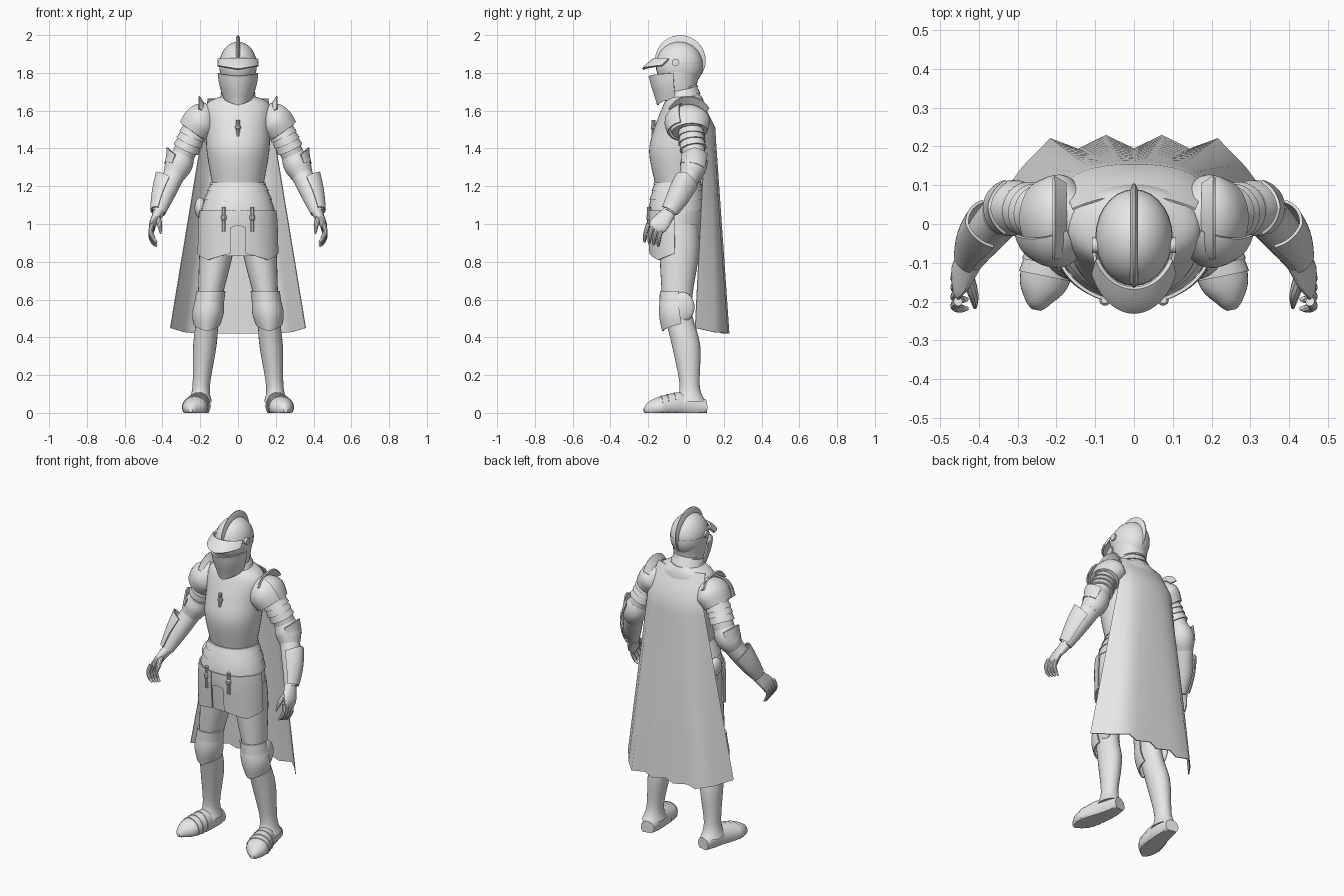
import bpy, bmesh
from math import sin, cos, pi, radians
from mathutils import Vector

cube = bpy.data.objects.get("Cube")
if cube:
    bpy.data.objects.remove(cube, do_unlink=True)

GREY = (0.8, 0.8, 0.8, 1)
steel = bpy.data.materials.new("plain_grey")
steel.use_nodes = True
steel.diffuse_color = GREY
shader = next(node for node in steel.node_tree.nodes if node.type == 'BSDF_PRINCIPLED')
shader.inputs["Base Color"].default_value = GREY

DOWN, BACK, UP, SIDE = Vector((0, 0, -1)), Vector((0, 1, 0)), Vector((0, 0, 1)), Vector((1, 0, 0))
FORWARD = Vector((.2, -1, 0))


def finish(bm, name, mirror=False, angle=35):
    bmesh.ops.recalc_face_normals(bm, faces=bm.faces[:])
    mesh = bpy.data.meshes.new(name)
    bm.to_mesh(mesh)
    bm.free()
    mesh.shade_smooth()
    mesh.set_sharp_from_angle(angle=radians(angle))
    mesh.materials.append(steel)
    part = bpy.data.objects.new(name, mesh)
    bpy.context.collection.objects.link(part)
    if mirror:
        part.modifiers.new("mirror", 'MIRROR').use_mirror_merge = False


def sample(rings, t):
    """Ring at position t (in ring counts) on a smooth curve through the rings."""
    last = len(rings) - 1
    k = min(int(t), last - 1)
    t -= k
    near = [rings[min(max(k + step, 0), last)] for step in (-1, 0, 1, 2)]
    near = [(*ring, ring[-1])[:5] for ring in near]  # a single radius means a round ring
    return [b + t / 2 * (c - a + t * (2 * a - 5 * b + 4 * c - d + t * (3 * (b - c) + d - a)))
            for a, b, c, d in zip(*near)]


def loft(name, rings, arc=(0, 360), axis=DOWN, ref=BACK, sides=28, steps=5,
         thick=.008, top_tip=(0, 0, 0), low_tip=(0, 0, 0), mirror=False):
    """Skin over rings (x, y, z, side radius, ref radius); an open arc becomes a thin plate."""
    total = (len(rings) - 1) * steps
    rings = [sample(rings, i / steps) for i in range(total + 1)]
    full = arc[1] - arc[0] == 360
    count = sides if full else sides + 1
    bm = bmesh.new()
    rows = []
    for i, (x, y, z, r_side, r_ref) in enumerate(rings):
        before, after = rings[max(i - 1, 0)], rings[min(i + 1, total)]
        along = (axis or Vector(after[:3]) - Vector(before[:3])).normalized()
        v = (ref - along * ref.dot(along)).normalized()
        u = along.cross(v)
        f = i / total
        pull = Vector(top_tip) * (1 - f) ** 2 + Vector(low_tip) * f ** 2
        row = []
        for j in range(count):
            a = radians(arc[0] + (arc[1] - arc[0]) * j / sides)
            p = Vector((x, y, z)) + u * r_side * cos(a) + v * r_ref * sin(a)
            p += pull * (1 - abs(2 * j / sides - 1))
            p.z = max(p.z, 0)
            row.append(bm.verts.new(p))
        rows.append(row)
    for a, b in zip(rows, rows[1:]):
        for j in range(sides):
            k = (j + 1) % count
            bm.faces.new((a[j], a[k], b[k], b[j]))
    if full:
        bm.faces.new(rows[0])
        bm.faces.new(rows[-1])
    else:
        bm.normal_update()
        bmesh.ops.solidify(bm, geom=bm.faces[:], thickness=thick)
    finish(bm, name, mirror)


def wrap(name, limb, start, stop, grow=(0, 0), bulge=0, **options):
    """Plate that follows part of a limb, standing off its surface."""
    rows = []
    for i in range(8):
        f = i / 7
        x, y, z, a, b = sample(limb, start + (stop - start) * f)
        off = grow[0] + (grow[1] - grow[0]) * f + bulge * sin(pi * f)
        rows.append((x, y, z, a + off, b + off))
    loft(name, rows, steps=1, **options)


def bands(name, limb, start, width, number, flare, **options):
    """Overlapping flared plates down a limb."""
    for i in range(number):
        at = start + width * i
        wrap(f"{name}_{i + 1}", limb, at, at + width, flare, **options)


def level(z, half_width, front, back):
    return 0, (front + back) / 2, z, half_width, (back - front) / 2


def ball(name, center, radii, **options):
    x, y, z = center
    a, b, c = radii
    angles = [pi * (i + .1) / 16.2 for i in range(17)]
    loft(name, [(x, y, z + c * cos(t), a * sin(t), b * sin(t)) for t in angles], steps=1, **options)


def clasp(name, x, y, top, drop, mirror=False):
    loft(name, [(x, y, top - drop * f, r) for f, r in
                ((0, .01), (.3, .01), (.35, .015), (.5, .015), (.55, .01), (1, .01))],
         steps=1, sides=10, mirror=mirror)


# Helmet
ball("helmet_skull", (0, -.035, 1.84), (.1, .125, .125))
loft("helmet_jaw", [level(1.85, .1, -.16, .09), level(1.75, .09, -.13, .06), level(1.67, .075, -.1, .055)])
loft("helmet_crest", [(x, -.03, 1.865, .14 - 2 * abs(x)) for x in (-.01, -.003, .003, .01)],
     axis=SIDE, ref=UP, sides=48, steps=1)
loft("visor_brim", [level(1.87, .1, -.162, .09), level(1.835, .11, -.222, .11)],
     arc=(-155, -25), thick=.012, low_tip=(0, 0, -.02))
loft("face_guard", [level(1.8, .1, -.19, .08), level(1.74, .092, -.175, .07), level(1.67, .07, -.145, .05)],
     arc=(-175, -5), top_tip=(0, 0, -.015), low_tip=(0, 0, -.04))
loft("visor_hinge", [(.09, -.055, 1.855, .02), (.108, -.055, 1.855, .02)],
     axis=SIDE, ref=UP, sides=16, steps=1, mirror=True)

# Neck and collar
neck = [level(1.75, .066, -.09, .05), level(1.65, .1, -.11, .085)]
bands("gorget_band", neck, 0, .3, 3, (0, .007))
wrap("collar_roll", neck, .85, 1, bulge=.01)

# Torso
torso = [level(1.68, .08, -.09, .08), level(1.63, .17, -.12, .1), level(1.5, .17, -.17, .115),
         level(1.38, .165, -.195, .105), level(1.22, .138, -.165, .08)]
loft("cuirass", torso, sides=40)
clasp("chest_clasp", 0, -.172, 1.55, .09)

# Waist, skirt and hip plates
hips = [level(1.22, .14, -.165, .08), level(1.07, .19, -.195, .1), level(.83, .195, -.175, .085)]
loft("skirt", hips, sides=40)
wrap("waist_belt", hips, 0, .12, (.005, .005))
bands("fauld_band", hips, .1, .3, 3, (0, .005))
wrap("skirt_arch", hips, 1, 1.4, (.004, .006), arc=(-112, -68), low_tip=(0, 0, .025))
wrap("tasset", hips, 1, 1.9, (.006, .012), arc=(-79, -5), low_tip=(0, 0, -.035), mirror=True)
clasp("tasset_buckle", .075, -.196, 1.09, .13, mirror=True)
ball("hip_pouch", (-.2, 0, 1.085), (.03, .05, .055))

# Shoulders
shoulder = [(.12, .015, 1.6, .04), (.185, .015, 1.555, .085, .11), (.235, .02, 1.49, .075, .095)]
loft("pauldron", shoulder, axis=None, mirror=True)
wrap("pauldron_chest_plate", shoulder, .4, 1.9, (.004, .014), axis=None, arc=(-150, -25), mirror=True)
loft("shoulder_fin", [(.18, .015, 1.545, .1, .085), (.21, .015, 1.545, .12, .128)],
     axis=SIDE, ref=UP, arc=(30, 150), mirror=True)

# Arms
arm = [(.2, .02, 1.56, .06), (.25, .03, 1.45, .062), (.315, .04, 1.31, .058),
       (.385, -.03, 1.16, .052), (.42, -.09, 1.06, .035)]
limb = dict(axis=None, mirror=True)
loft("arm", arm, **limb)
bands("arm_band", arm, .4, .25, 4, (.003, .011), **limb)
wrap("elbow_cop", arm, 1.6, 2.35, bulge=.014, **limb)
wrap("elbow_wing", arm, 1.7, 2.1, (.014, .008), arc=(-60, 60), top_tip=(.008, 0, .02), **limb)
wrap("gauntlet_cuff", arm, 2.6, 3.9, (.008, .004), arc=(-75, 75), top_tip=(.01, 0, .03), **limb)

# Hands
loft("palm", [(.42, -.09, 1.06, .03, .038), (.45, -.14, 1, .02, .05), (.455, -.165, .97, .013, .04)],
     sides=18, **limb)
for i in range(4):
    y, z = -.2 + .024 * i, 1 - .008 * i
    loft(f"finger_{i + 1}", [(.454, y, z, .012), (.462, y - .012, z - .04, .012),
                             (.448, y - .018, z - .075, .011), (.43, y - .018, z - .095, .005)],
         sides=10, **limb)
loft("thumb", [(.43, -.13, 1.04, .016), (.415, -.18, 1, .014), (.41, -.215, .95, .005)], sides=10, **limb)

# Legs
leg = [(.105, -.035, 1, .09, .1), (.115, -.035, .85, .09, .105), (.155, -.045, .56, .06, .075),
       (.175, 0, .36, .062, .075), (.195, .02, .14, .046, .053), (.2, .02, .06, .062, .085)]
loft("leg", leg, mirror=True)
knee = dict(arc=(-185, 5), mirror=True)
wrap("knee_upper_band", leg, 1.7, 1.95, (.002, .01), **knee)
wrap("knee_cop", leg, 1.85, 2.4, (.005, .004), bulge=.012, low_tip=(0, -.01, -.04), **knee)
ball("knee_wing", (.205, -.02, .56), (.025, .065, .08), mirror=True)

# Feet
foot = [(.19, .105, .03, .04), (.2, 0, .04, .055, .07), (.23, -.14, .03, .065, .055),
        (.248, -.2, .022, .034), (.252, -.222, .015, .012)]
shoe = dict(axis=FORWARD, ref=UP, mirror=True)
loft("foot", foot, **shoe)
bands("foot_band", foot, 1.2, .25, 3, (0, .004), **shoe)

# Cape: folds deepen towards the hem
bm = bmesh.new()
COLUMNS, ROWS = 10, 16
grid = []
for i in range(ROWS + 1):
    t = i / ROWS
    row = []
    for j in range(COLUMNS + 1):
        s = 2 * j / COLUMNS - 1
        top = Vector((.16 * s, .145 - .035 * s * s - .07 * max(0, 1 - 8 * t), 1.665))
        hem = Vector((.36 * s, .23 - .18 * s ** 6, .42 + .03 * s ** 6))
        fold = BACK * .035 * (j % 2) * t * t
        row.append(bm.verts.new(top.lerp(hem, t) - fold))
    grid.append(row)
for a, b in zip(grid, grid[1:]):
    for j in range(COLUMNS):
        bm.faces.new((a[j], a[j + 1], b[j + 1], b[j]))
bm.normal_update()
bmesh.ops.solidify(bm, geom=bm.faces[:], thickness=.005)
finish(bm, "cape", angle=80)
